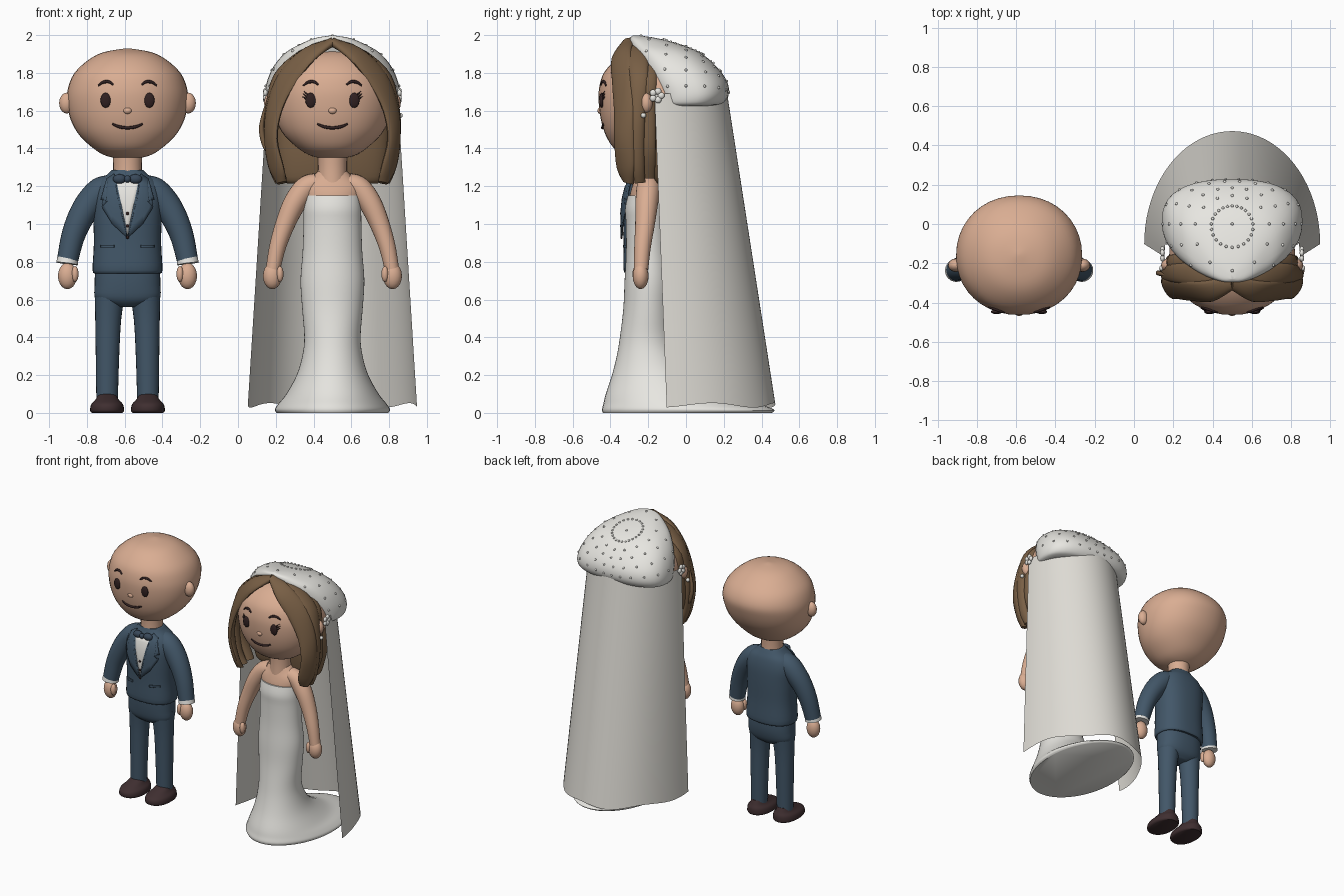
import bpy, bmesh, math
from mathutils import Vector
from mathutils.bvhtree import BVHTree

if "Cube" in bpy.data.objects:
    bpy.data.objects.remove(bpy.data.objects["Cube"])

GROOM, BRIDE = -0.585, 0.5


def material(name, *rgb):
    m = bpy.data.materials.new(name)
    m.use_nodes = True
    m.diffuse_color = (*rgb, 1)
    m.node_tree.nodes["Principled BSDF"].inputs["Base Color"].default_value = (*rgb, 1)
    return m


SKIN = material("skin", .70, .42, .29)
BLUE = material("suit blue", .055, .095, .14)
BOW = material("bow blue", .04, .065, .10)
HAIR = material("hair brown", .19, .115, .06)
WHITE = material("dress white", .80, .79, .75)
VEIL = material("veil white", .73, .71, .66)
SHOE = material("shoe brown", .05, .028, .03)
DARK = material("face dark", .03, .015, .015)


def finish(name, bm, mat, normals=True):
    if normals:
        bmesh.ops.recalc_face_normals(bm, faces=bm.faces)
    me = bpy.data.meshes.new(name)
    bm.to_mesh(me)
    me.materials.append(mat)
    me.shade_smooth()
    me.set_sharp_from_angle(angle=math.radians(50))
    ob = bpy.data.objects.new(name, me)
    bpy.context.collection.objects.link(ob)
    return ob, BVHTree.FromBMesh(bm)


def smooth(pts, n=4):
    # Catmull-Rom resampling of tuples of any length
    pts = [Vector(p) for p in pts]
    ext = [pts[0]] + pts + [pts[-1]]
    out = []
    for a, b, c, d in zip(ext, ext[1:], ext[2:], ext[3:]):
        for i in range(n):
            t = i / n
            out.append(b + (c - a) * (t / 2) + (a * 2 - b * 5 + c * 4 - d) * (t * t / 2)
                       + (b * 3 - a - c * 3 + d) * (t ** 3 / 2))
    return out + [pts[-1]]


def skin_rings(name, rings, mat):
    bm = bmesh.new()
    vs = [[bm.verts.new(p) for p in r] for r in rings]
    n = len(vs[0])
    for a, b in zip(vs, vs[1:]):
        for i in range(n):
            bm.faces.new((a[i], a[(i + 1) % n], b[(i + 1) % n], b[i]))
    bm.faces.new(vs[0])
    bm.faces.new(vs[-1])
    return finish(name, bm, mat)


def loft(name, cx, rows, mat, power=2.0, n=40):
    # rows: height, half width, front y, back y
    def s(v):
        return math.copysign(abs(v) ** (2 / power), v)
    rings = []
    for z, w, f, b in (tuple(r) for r in smooth([Vector(r) for r in rows])):
        rings.append([(cx + w * s(math.cos(k * math.tau / n)),
                       (f + b) / 2 + (b - f) / 2 * s(math.sin(k * math.tau / n)), z) for k in range(n)])
    return skin_rings(name, rings, mat)


def tube(name, path, mat, n=16, steps=5):
    # path: x, y, z, radius
    pts = smooth(path, steps)
    rings = []
    for i, p in enumerate(pts):
        d = (pts[min(i + 1, len(pts) - 1)] - pts[max(i - 1, 0)]).to_3d().normalized()
        u = d.cross(Vector((0, 1, 0.01))).normalized()
        v = d.cross(u)
        rings.append([p.to_3d() + (u * math.cos(k * math.tau / n) + v * math.sin(k * math.tau / n)) * p[3]
                      for k in range(n)])
    return skin_rings(name, rings, mat)


def lock(name, cx, side, front, back, thick):
    # flattened strand of hair spanned between two edge paths
    rings = []
    for f, b in zip(smooth(front), smooth(back)):
        c, h = (f + b) / 2, (b - f) / 2
        out = Vector((h.y, -h.x, 0.3 * max(0, c.z - 1.7))).normalized() * thick
        ring = [c + h * math.cos(k * math.tau / 16) + out * math.sin(k * math.tau / 16) for k in range(16)]
        rings.append([(cx + side * p.x, p.y, p.z) for p in ring])
    return skin_rings(name, rings, HAIR)


def balls(name, items, mat, seg=20):
    # items: centre, radii
    bm = bmesh.new()
    for c, r in items:
        new = bmesh.ops.create_uvsphere(bm, u_segments=seg, v_segments=seg // 2, radius=1)["verts"]
        bmesh.ops.scale(bm, vec=r, verts=new)
        bmesh.ops.translate(bm, vec=c, verts=new)
    return finish(name, bm, mat)


def front_y(bvh, x, z):
    hit = bvh.ray_cast(Vector((x, -3, z)), Vector((0, 1, 0)))[0]
    return hit.y if hit else -0.25


def plate(name, cx, outline, bvh, mat, lift):
    # thin patch laid on the front of a surface
    bm = bmesh.new()
    bm.faces.new([bm.verts.new((cx + x, 0, z)) for x, z in outline])
    bmesh.ops.triangulate(bm, faces=bm.faces)
    bmesh.ops.subdivide_edges(bm, edges=bm.edges, cuts=5, use_grid_fill=True)
    for v in bm.verts:
        v.co.y = front_y(bvh, v.co.x, v.co.z) - lift
    ob, _ = finish(name, bm, mat)
    mod = ob.modifiers.new("thickness", "SOLIDIFY")
    mod.thickness, mod.offset = 0.008, 0


def stroke(name, cx, pts, bvh, r):
    # painted line that follows the face
    tube(name, [(cx + x, front_y(bvh, cx + x, z) - .002, z, r * k) for x, z, k in pts], DARK, 8)


# Heads, faces, necks and hands for both figures
HEAD = [(1.34, .01, -.22, -.18), (1.36, .11, -.31, -.11), (1.40, .18, -.38, -.04), (1.47, .255, -.425, .03),
        (1.55, .30, -.45, .09), (1.64, .32, -.462, .13), (1.72, .315, -.46, .145), (1.80, .28, -.435, .11),
        (1.87, .205, -.37, .03), (1.91, .125, -.29, -.05), (1.93, .008, -.165, -.15)]
for who, cx in (("groom", GROOM), ("bride", BRIDE)):
    _, face = loft(who + "_head", cx, HEAD, SKIN, 2.1)
    tube(who + "_neck", [(cx, -.2, 1.2, .08), (cx, -.2, 1.3, .076), (cx, -.2, 1.4, .08)], SKIN, 24)
    balls(who + "_nose", [((cx, front_y(face, cx, 1.6) + .004, 1.6), (.022, .014, .017))], SKIN)
    stroke(who + "_mouth", cx, [(-.08, 1.53, .6), (-.045, 1.515, 1), (0, 1.509, 1), (.045, 1.515, 1),
                                (.08, 1.53, .6)], face, .008)
    for side, tag in ((1, "left"), (-1, "right")):
        ex = cx + side * .115
        balls(f"{who}_{tag}_eye", [((ex, front_y(face, ex, 1.655) - .002, 1.655), (.028, .012, .04))], DARK)
        stroke(f"{who}_{tag}_eyebrow", cx, [(side * .075, 1.738, .6), (side * .10, 1.753, 1),
                                            (side * .13, 1.75, 1), (side * .155, 1.732, .5)], face, .008)
        balls(f"{who}_{tag}_ear", [((cx + side * .322, -.21, 1.64), (.04, .034, .055))], SKIN)
        balls(f"{who}_{tag}_hand", [((cx + side * .318, -.24, .725), (.05, .042, .07)),
                                    ((cx + side * .278, -.262, .735), (.019, .022, .042))], SKIN)
        if who == "bride":
            for k in range(3):
                stroke(f"{tag}_eyelash_{k}", cx, [(side * (.132 + .004 * k), 1.685 - .011 * k, 1),
                                                  (side * (.152 + .004 * k), 1.703 - .014 * k, .3)], face, .005)

# Groom: jacket, trousers and shirt
_, chest = loft("jacket", GROOM, [(.74, .168, -.31, -.08), (.755, .185, -.33, -.065), (.9, .178, -.33, -.07),
                                  (1.05, .182, -.333, -.07), (1.15, .185, -.325, -.075), (1.22, .16, -.305, -.09),
                                  (1.26, .11, -.285, -.11), (1.285, .085, -.275, -.125)], BLUE, 2.4)
loft("trouser_hips", GROOM, [(.56, .06, -.25, -.15), (.60, .165, -.29, -.11), (.68, .174, -.305, -.09),
                             (.78, .17, -.31, -.09)], BLUE, 2.4)
plate("shirt_front", GROOM, [(-.078, 1.245), (0, .94), (.078, 1.245)], chest, WHITE, .005)
balls("shirt_buttons", [((GROOM, front_y(chest, GROOM, z) - .011, z), (.009, .006, .009))
                        for z in (1.055, .99, .93)], DARK, 12)
balls("bow_tie", [((GROOM + s * .042, -.305, 1.238), (.036, .024, .026)) for s in (-1, 1)]
      + [((GROOM, -.318, 1.238), (.018, .018, .019))], BOW)
for side, tag in ((1, "left"), (-1, "right")):
    plate(tag + "_lapel", GROOM, [(side * x, z) for x, z in
          [(.07, 1.265), (.11, 1.24), (.14, 1.13), (.105, 1.12), (.135, 1.09), (.08, 1.0), (0, .925),
           (.04, 1.08), (.066, 1.2)]], chest, BLUE, .011)
    plate(tag + "_pocket_flap", GROOM, [(side * .07, .875), (side * .14, .875), (side * .14, .89),
                                        (side * .07, .89)], chest, BLUE, .006)
    tube(tag + "_sleeve", [(GROOM + side * x, y, z, r) for x, y, z, r in
         [(.08, -.195, 1.19, .07), (.14, -.2, 1.17, .078), (.2, -.205, 1.11, .075), (.25, -.215, 1.03, .069),
          (.29, -.225, .93, .062), (.317, -.235, .81, .056)]], BLUE, 24)
    tube(tag + "_cuff", [(GROOM + side * .316, -.235, .82, .055), (GROOM + side * .32, -.237, .79, .058)], WHITE, 24)
    tube(tag + "_trouser_leg", [(GROOM + side * x, y, z, r) for x, y, z, r in
         [(.108, -.2, .07, .057), (.106, -.2, .3, .062), (.102, -.2, .5, .069), (.092, -.2, .66, .083)]], BLUE, 24)
    loft(tag + "_shoe", GROOM + side * .108, [(0, .08, -.365, -.115), (.012, .09, -.38, -.11),
                                              (.045, .084, -.375, -.112), (.07, .062, -.33, -.125),
                                              (.1, .045, -.255, -.14)], SHOE, 2.2, 28)

# Bride: gown with train, shoulders and arms
loft("gown", BRIDE, [(0, .295, -.44, .455), (.018, .305, -.445, .465), (.05, .285, -.437, .38),
                     (.1, .245, -.425, .22), (.2, .19, -.392, .05), (.3, .16, -.367, -.03),
                     (.4, .149, -.35, -.065), (.55, .16, -.332, -.07), (.7, .169, -.325, -.065),
                     (.85, .158, -.317, -.08), (1.0, .153, -.318, -.09), (1.08, .152, -.322, -.095),
                     (1.15, .147, -.308, -.10)], WHITE, 2.0, 48)
loft("bride_shoulders", BRIDE, [(1.08, .14, -.30, -.11), (1.15, .15, -.297, -.11), (1.2, .15, -.285, -.115),
                                (1.245, .11, -.27, -.125), (1.285, .072, -.26, -.14)], SKIN)
for side, tag in ((1, "left"), (-1, "right")):
    tube(f"bride_{tag}_arm", [(BRIDE + side * x, y, z, r) for x, y, z, r in
         [(.08, -.2, 1.215, .055), (.14, -.2, 1.19, .062), (.2, -.208, 1.11, .06), (.25, -.217, 1.0, .052),
          (.29, -.23, .88, .044), (.315, -.238, .76, .038)]], SKIN, 24)

# Hair: parted locks on both sides and a back fall
loft("back_hair", BRIDE, [(1.215, .24, -.16, -.05), (1.25, .27, -.18, -.03), (1.4, .3, -.2, .02),
                          (1.65, .32, -.2, .1)], HAIR, 2.4)
for side, tag in ((1, "left"), (-1, "right")):
    lock(tag + "_front_lock", BRIDE, side,
         [(-.005, -.335, 1.965), (.1, -.395, 1.87), (.2, -.39, 1.74), (.27, -.38, 1.6), (.295, -.38, 1.45),
          (.26, -.365, 1.3), (.25, -.33, 1.225)],
         [(-.005, -.255, 1.965), (.14, -.29, 1.93), (.28, -.28, 1.8), (.345, -.275, 1.62), (.355, -.275, 1.45),
          (.335, -.275, 1.3), (.285, -.28, 1.21)], .024)
    lock(tag + "_side_lock", BRIDE, side,
         [(.02, -.3, 1.955), (.16, -.315, 1.9), (.285, -.3, 1.78), (.34, -.29, 1.6), (.345, -.29, 1.45),
          (.325, -.285, 1.3), (.295, -.27, 1.215)],
         [(.02, -.2, 1.95), (.17, -.2, 1.9), (.3, -.2, 1.78), (.335, -.215, 1.6), (.335, -.22, 1.45),
          (.31, -.22, 1.3), (.27, -.215, 1.22)], .02)
    lock(tag + "_rear_lock", BRIDE, side,
         [(.2, -.23, 1.86), (.3, -.235, 1.76), (.325, -.235, 1.6), (.325, -.235, 1.4), (.27, -.23, 1.24)],
         [(.2, -.15, 1.86), (.3, -.155, 1.76), (.315, -.16, 1.6), (.315, -.16, 1.4), (.25, -.165, 1.24)], .018)
    # Pearl earring and flower clip
    balls(tag + "_earring", [((BRIDE + side * .358, -.225, 1.575), (.014, .014, .014))], WHITE, 12)
    balls(tag + "_flower_clip", [((BRIDE + side * .355, -.155 + .024 * math.cos(a), 1.68 + .024 * math.sin(a)),
                                  (.012, .018, .018)) for a in [k * math.tau / 5 for k in range(5)]], WHITE, 12)
tube("loose_curl", [(BRIDE - .34, -.26, 1.66, .008), (BRIDE - .375, -.25, 1.52, .013), (BRIDE - .36, -.25, 1.42, .013),
                    (BRIDE - .325, -.26, 1.36, .006)], HAIR, 10)

# Lace cap with rings of pearls
_, cap = loft("lace_cap", BRIDE, [(1.625, .325, -.16, .15), (1.64, .35, -.185, .2), (1.69, .358, -.2, .227),
                                  (1.76, .345, -.23, .215), (1.84, .308, -.255, .155), (1.91, .245, -.28, .07),
                                  (1.955, .165, -.295, -.04), (1.985, .09, -.295, -.16),
                                  (1.998, .01, -.28, -.25)], WHITE, 2.5)
pearls = []
for tilt, count in ((0, 1), (19, 24), (33, 12), (46, 16), (60, 18), (74, 22)):
    for k in range(count):
        t, a = math.radians(tilt), k * math.tau / count
        ray = Vector((math.sin(t) * math.cos(a), math.sin(t) * math.sin(a), math.cos(t)))
        hit, normal = cap.ray_cast(Vector((BRIDE, 0, 1.63)), ray)[:2]
        if hit and normal.y > -.6:
            pearls.append((hit, (.008, .008, .008)))
balls("cap_pearls", pearls, WHITE, 8)

# Long open veil
bm = bmesh.new()
ROWS, COLS = 12, 40
grid = []
for i in range(ROWS + 1):
    t = i / ROWS
    z, w, front, deep = 1.69 - 1.65 * t, .345 + .103 * t, -.167 + .065 * t, .385 + .19 * t
    grid.append([bm.verts.new((BRIDE - w * math.cos(math.pi * k / COLS),
                               front + deep * math.sin(math.pi * k / COLS),
                               z - .012 * t * math.sin(k * .5))) for k in range(COLS + 1)])
for a, b in zip(grid, grid[1:]):
    for k in range(COLS):
        bm.faces.new((a[k], b[k], b[k + 1], a[k + 1]))
bmesh.ops.reverse_faces(bm, faces=bm.faces)
finish("veil", bm, VEIL, normals=False)
